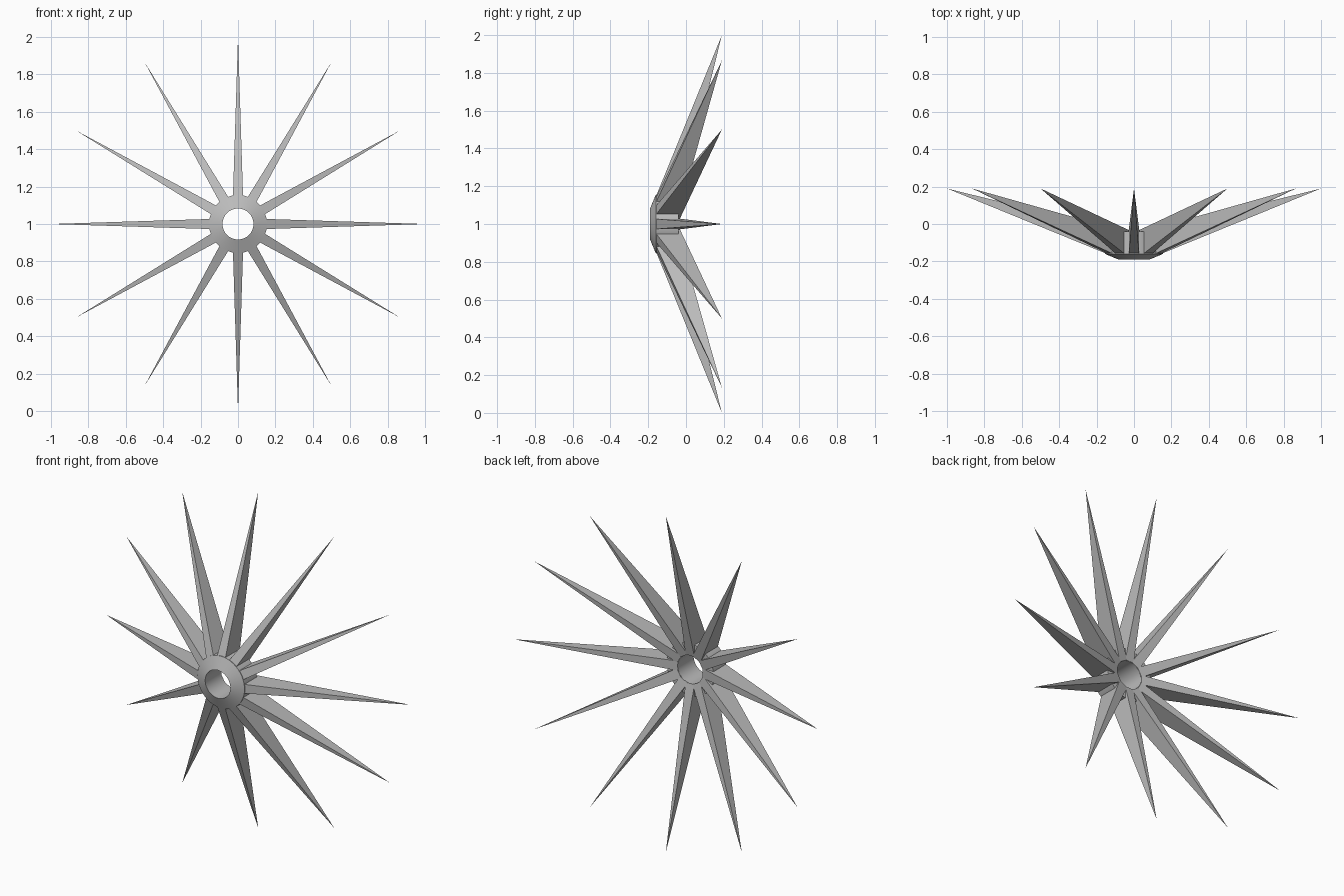
import bpy, bmesh, math
from mathutils import Vector

cube = bpy.data.objects.get("Cube")
if cube:
    bpy.data.objects.remove(cube, do_unlink=True)

CENTRE = Vector((0, 0, 1))
SPIKES = 12

grey = bpy.data.materials.new("plain grey")
grey.use_nodes = True
colour = (0.5, 0.5, 0.5, 1)
grey.diffuse_color = colour
grey.node_tree.nodes["Principled BSDF"].inputs["Base Color"].default_value = colour


def radial(angle, r, y, side=0):
    """Point at radius r along a spoke direction, shifted sideways."""
    c, s = math.cos(angle), math.sin(angle)
    return CENTRE + Vector((r * c - side * s, y, r * s + side * c))


def finish(bm, name, smooth=False):
    bmesh.ops.recalc_face_normals(bm, faces=bm.faces)
    mesh = bpy.data.meshes.new(name)
    bm.to_mesh(mesh)
    bm.free()
    mesh.materials.append(grey)
    obj = bpy.data.objects.new(name, mesh)
    bpy.context.collection.objects.link(obj)
    if smooth:
        bpy.ops.object.select_all(action="DESELECT")
        bpy.context.view_layer.objects.active = obj
        obj.select_set(True)
        bpy.ops.object.shade_smooth_by_angle(angle=math.radians(30))
    return obj


# Hub: a ring with a sloped front, turned around the front-to-back axis
bm = bmesh.new()
profile = [(0.083, -0.19), (0.155, -0.16), (0.155, -0.04), (0.083, -0.04)]
STEPS = 48
rings = [[bm.verts.new(radial(math.tau * i / STEPS, r, y)) for r, y in profile]
         for i in range(STEPS)]
for i, ring in enumerate(rings):
    after = rings[(i + 1) % STEPS]
    for j in range(len(profile)):
        k = (j + 1) % len(profile)
        bm.faces.new((ring[j], ring[k], after[k], after[j]))
finish(bm, "hub_ring", smooth=True)

# Spikes: long four-sided points sweeping outward and back
for n in range(SPIKES):
    angle = math.tau * n / SPIKES
    bm = bmesh.new()
    base = [bm.verts.new(radial(angle, 0.083, y, side))
            for y, side in ((-0.185, -0.029), (-0.185, 0.029),
                            (-0.038, 0.029), (-0.038, -0.029))]
    tip = bm.verts.new(radial(angle, 1.0, 0.19))
    bm.faces.new(base)
    for i in range(4):
        bm.faces.new((base[i], base[(i + 1) % 4], tip))
    finish(bm, f"spike_{n + 1}")
